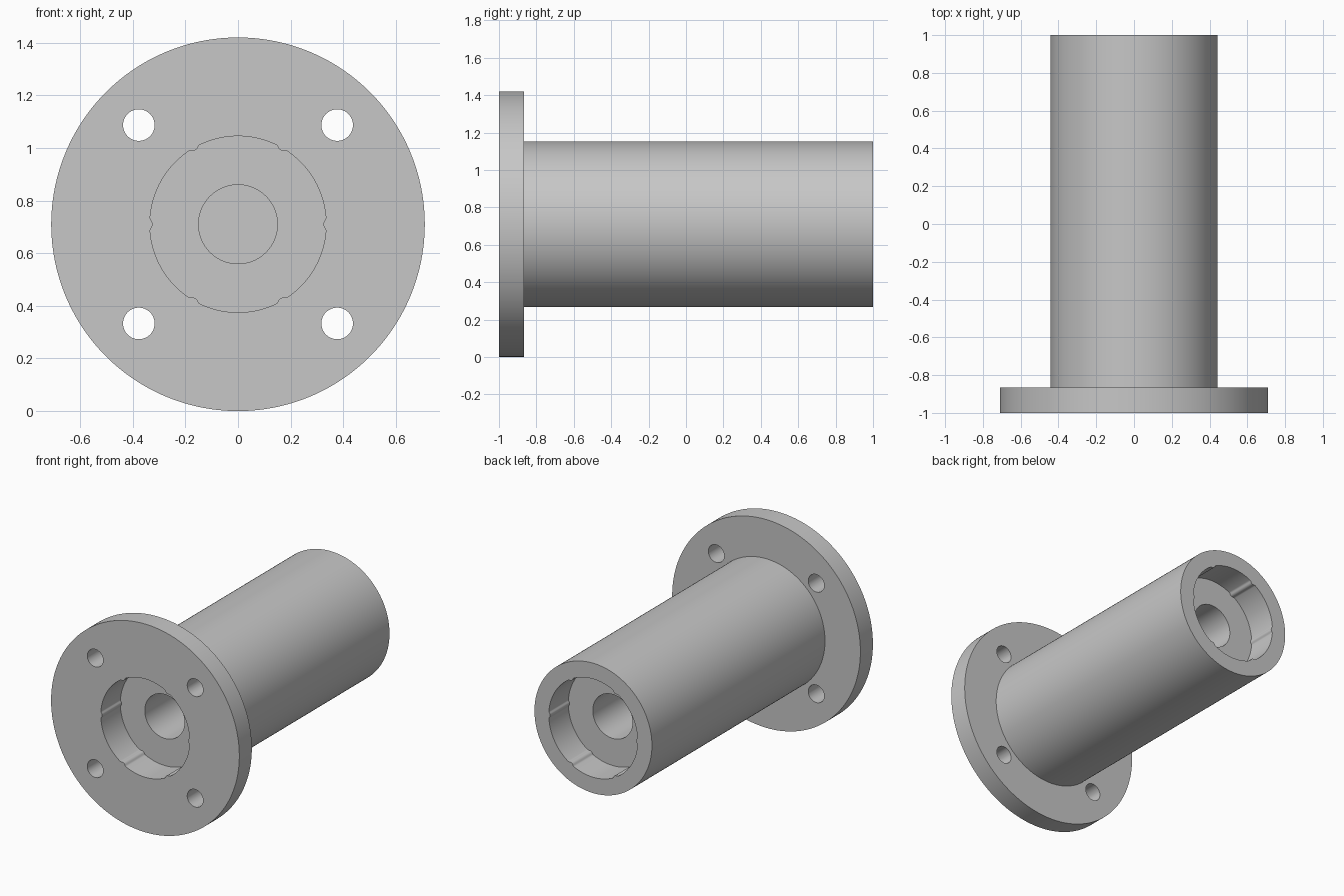
import bpy, bmesh, math
from mathutils import Matrix, Vector

cube = bpy.data.objects.get("Cube")
if cube:
    bpy.data.objects.remove(cube, do_unlink=True)

SEGMENTS = 360
FLANGE_R, TUBE_R, RECESS_R, BORE_R = 0.71, 0.443, 0.335, 0.15
FLANGE_BACK, RECESS_FLOOR, BORE_END = -0.865, 0.79, 0.03
RIB_R, RIB_CENTRE = 0.025, 0.35
BOLT_R, BOLT_OFFSET = 0.06, 0.377
AXIS_Z = FLANGE_R

grey = bpy.data.materials.new("light grey")
grey.use_nodes = True
colour = (0.57, 0.57, 0.57, 1)
grey.diffuse_color = colour
grey.node_tree.nodes["Principled BSDF"].inputs["Base Color"].default_value = colour


def recess_radius(angle):
    """Recess wall radius, narrowed by six small rounded grip ribs."""
    step = math.pi / 3
    off = angle - round(angle / step) * step
    side = RIB_CENTRE * math.sin(off)
    if abs(side) < RIB_R:
        rib = RIB_CENTRE * math.cos(off) - math.sqrt(RIB_R**2 - side**2)
        return min(RECESS_R, rib)
    return RECESS_R


def finish(bm, name):
    bmesh.ops.recalc_face_normals(bm, faces=bm.faces[:])
    mesh = bpy.data.meshes.new(name)
    bm.to_mesh(mesh)
    bm.free()
    mesh.materials.append(grey)
    obj = bpy.data.objects.new(name, mesh)
    bpy.context.collection.objects.link(obj)
    return obj


# Housing: profile turned around the y axis (None marks the ribbed recess wall)
profile = [
    (BORE_R, -BORE_END), (BORE_R, -RECESS_FLOOR),
    (None, -RECESS_FLOOR), (None, -1),
    (FLANGE_R, -1), (FLANGE_R, FLANGE_BACK),
    (TUBE_R, FLANGE_BACK), (TUBE_R, 1),
    (None, 1), (None, RECESS_FLOOR),
    (BORE_R, RECESS_FLOOR), (BORE_R, BORE_END),
]
bm = bmesh.new()
rings = []
for radius, y in profile:
    ring = []
    for i in range(SEGMENTS):
        a = math.tau * i / SEGMENTS
        r = radius or recess_radius(a)
        ring.append(bm.verts.new((r * math.cos(a), y, AXIS_Z + r * math.sin(a))))
    rings.append(ring)
for inner, outer in zip(rings, rings[1:]):
    for i in range(SEGMENTS):
        j = (i + 1) % SEGMENTS
        bm.faces.new((inner[i], inner[j], outer[j], outer[i]))
# Closed partition in the middle of the bore
bm.faces.new(rings[0])
bm.faces.new(rings[-1])
housing = finish(bm, "flanged_housing")

# Four bolt holes through the flange
bm = bmesh.new()
turn = Matrix.Rotation(math.pi / 2, 4, "X")
for sx in (-1, 1):
    for sz in (-1, 1):
        place = Vector((sx * BOLT_OFFSET, -0.93, AXIS_Z + sz * BOLT_OFFSET))
        bmesh.ops.create_cone(bm, cap_ends=True, segments=64, radius1=BOLT_R,
                              radius2=BOLT_R, depth=0.3,
                              matrix=Matrix.Translation(place) @ turn)
cutter = finish(bm, "bolt_hole_cutter")
cutter.hide_render = True

bpy.ops.object.select_all(action="DESELECT")
housing.select_set(True)
bpy.context.view_layer.objects.active = housing
cut = housing.modifiers.new("bolt holes", "BOOLEAN")
cut.operation = "DIFFERENCE"
cut.solver = "EXACT"
cut.object = cutter
bpy.ops.object.modifier_apply(modifier=cut.name)
bpy.data.objects.remove(cutter, do_unlink=True)
bpy.ops.object.shade_smooth_by_angle(angle=math.radians(30))
